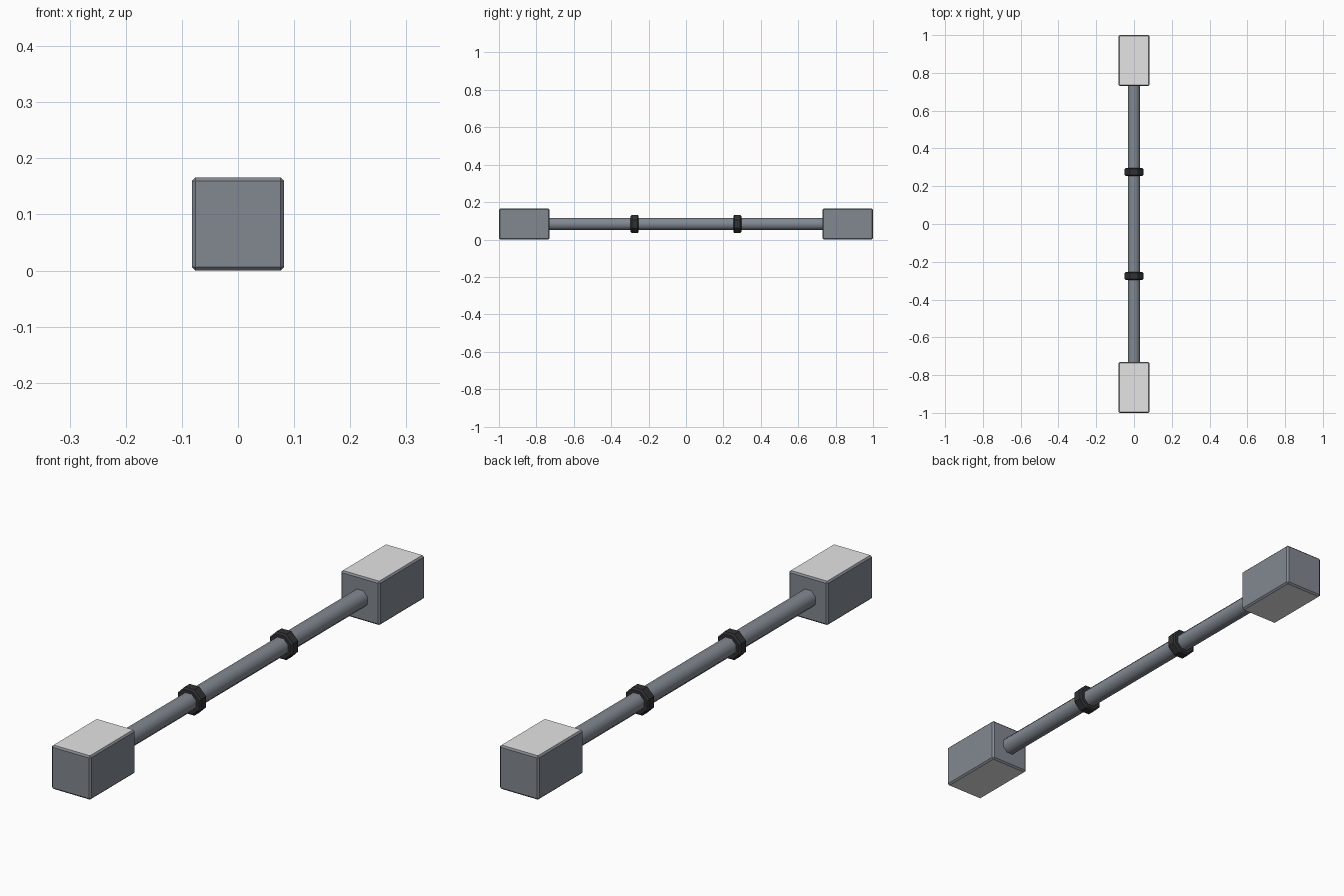
import bpy, bmesh, math
from mathutils import Matrix, Vector

if "Cube" in bpy.data.objects:
    bpy.data.objects.remove(bpy.data.objects["Cube"])

CENTRE_Z = 0.083


def material(name, colour):
    m = bpy.data.materials.new(name)
    m.diffuse_color = (*colour, 1.0)
    m.use_nodes = True
    m.node_tree.nodes["Principled BSDF"].inputs["Base Color"].default_value = m.diffuse_color
    return m


steel = material("blue_grey_steel", (0.225, 0.25, 0.285))
pale = material("pale_grey", (0.78, 0.78, 0.785))
rubber = material("dark_rubber", (0.03, 0.031, 0.034))


def finish(bm, name, mats):
    mesh = bpy.data.meshes.new(name)
    bmesh.ops.recalc_face_normals(bm, faces=bm.faces)
    bm.to_mesh(mesh)
    bm.free()
    ob = bpy.data.objects.new(name, mesh)
    bpy.context.collection.objects.link(ob)
    for m in mats:
        mesh.materials.append(m)
    return ob


def octagon_bar(name, apothem, length, y, mat, chamfer=0.0):
    # eight-sided prism lying along y, with a flat side up
    bm = bmesh.new()
    r = apothem / math.cos(math.pi / 8)
    bmesh.ops.create_cone(bm, cap_ends=True, segments=8, radius1=r, radius2=r, depth=length)
    # a flat must face up whatever angle the primitive starts at
    start = min(math.atan2(v.co.y, v.co.x) % (math.pi / 4) for v in bm.verts)
    bmesh.ops.transform(bm, matrix=Matrix.Rotation(math.pi / 8 - start, 4, 'Z'), verts=bm.verts)
    bmesh.ops.transform(bm, matrix=Matrix.Rotation(math.pi / 2, 4, 'X'), verts=bm.verts)
    bmesh.ops.translate(bm, vec=Vector((0, y, CENTRE_Z)), verts=bm.verts)
    if chamfer:
        rims = [e for e in bm.edges
                if abs(e.verts[0].co.y - e.verts[1].co.y) < 1e-4]
        bmesh.ops.bevel(bm, geom=rims, offset=chamfer, segments=1, affect='EDGES')
    return finish(bm, name, [mat])


def end_block(name, side):
    # chamfered block, pale on its top and bottom
    bm = bmesh.new()
    bmesh.ops.create_cube(bm, size=1.0)
    bmesh.ops.scale(bm, vec=Vector((0.164, 0.27, 0.166)), verts=bm.verts)
    bmesh.ops.translate(bm, vec=Vector((0, side * 0.865, CENTRE_Z)), verts=bm.verts)
    bmesh.ops.bevel(bm, geom=bm.edges[:], offset=0.006, segments=1, affect='EDGES')
    bm.normal_update()
    for f in bm.faces:
        f.material_index = 1 if abs(f.normal.z) > 0.9 else 0
    return finish(bm, name, [steel, pale])


# connecting rod, smooth round its sides
rod = octagon_bar("rod", 0.032, 1.47, 0.0, steel)
bpy.context.view_layer.objects.active = rod
rod.select_set(True)
bpy.ops.object.shade_smooth_by_angle(angle=math.radians(60))

# matching blocks and collars at both ends
for label, side in (("front", -1), ("back", 1)):
    end_block(label + "_block", side)
    octagon_bar(label + "_collar", 0.049, 0.042, side * 0.275, rubber, 0.006)
